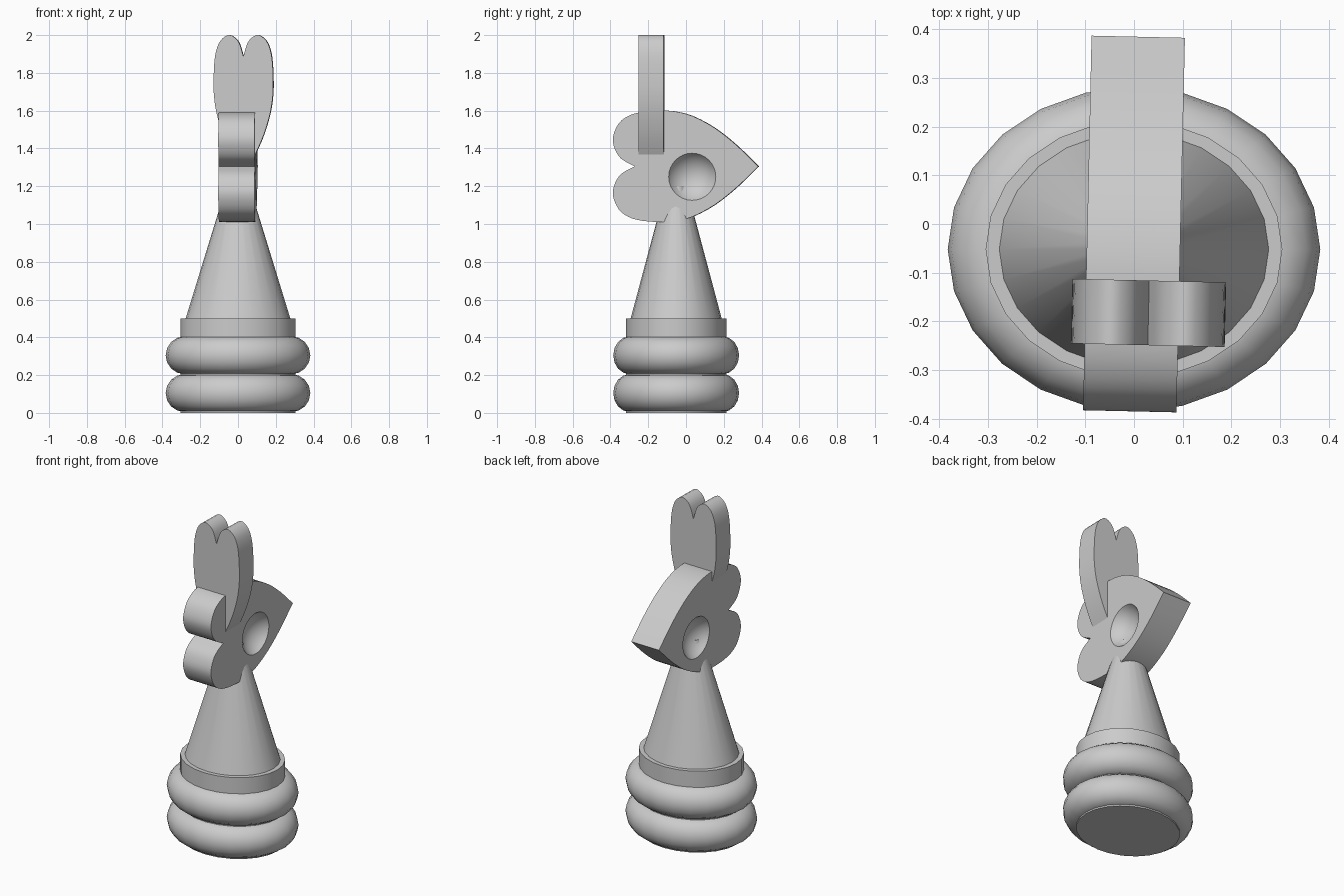
import bpy, bmesh, math
from mathutils import Vector, Matrix

cube = bpy.data.objects.get("Cube")
if cube:
    bpy.data.objects.remove(cube, do_unlink=True)

grey = bpy.data.materials.new("plain grey")
grey.use_nodes = True
grey.diffuse_color = (0.6, 0.6, 0.6, 1)
grey.node_tree.nodes["Principled BSDF"].inputs["Base Color"].default_value = (0.6, 0.6, 0.6, 1)

BASE_Y = -0.052      # centre of the oval base
SQUASH = 0.87        # depth to width of the oval base
TWIST = Matrix.Rotation(math.radians(-1.3), 4, 'Z')


def finish(obj, name):
    obj.name = obj.data.name = name
    obj.data.materials.clear()
    obj.data.materials.append(grey)
    bpy.ops.object.select_all(action='DESELECT')
    obj.select_set(True)
    bpy.context.view_layer.objects.active = obj
    bpy.ops.object.transform_apply(location=True, rotation=True, scale=True)
    bpy.ops.object.shade_smooth_by_angle(angle=math.radians(32))
    return obj


def oval_cone(name, r1, r2, z1, z2):
    bpy.ops.mesh.primitive_cone_add(vertices=24, radius1=r1, radius2=r2, depth=z2 - z1,
                                    location=(0, BASE_Y, (z1 + z2) / 2))
    obj = bpy.context.object
    obj.scale.y = SQUASH
    return finish(obj, name)


# Heart outline, one half: (distance from tip, half width), both out of 1
HALF = [(0, 0), (0.15, 0.38), (0.3, 0.69), (0.45, 0.9), (0.57, 0.985), (0.67, 1), (0.8, 0.975),
        (0.89, 0.91), (0.96, 0.77), (1, 0.52), (0.985, 0.3), (0.94, 0.13), (0.85, 0)]


def smooth_half(points, steps=3):
    pts = [Vector(p) for p in points]
    pts = [2 * pts[0] - pts[1]] + pts + [2 * pts[-1] - pts[-2]]
    out = []
    for a, b, c, d in zip(pts, pts[1:], pts[2:], pts[3:]):
        for i in range(steps):
            t = i / steps
            out.append(b + (c - a) * t / 2 + (a - 2.5 * b + 2 * c - d / 2) * t ** 2
                       + (1.5 * (b - c) + (d - a) / 2) * t ** 3)
    return out + [pts[-2]]


def heart(name, tip, along, across, normal):
    """Solid heart; vectors carry its length, half width and thickness."""
    half = smooth_half(HALF)
    ring = half + [Vector((p.x, -p.y)) for p in half[-2:0:-1]]
    tip, along, across, normal = map(Vector, (tip, along, across, normal))
    bm = bmesh.new()
    face = bm.faces.new([bm.verts.new(tip + along * p.x + across * p.y - normal / 2) for p in ring])
    moved = bmesh.ops.extrude_face_region(bm, geom=[face], use_keep_orig=True)
    bmesh.ops.translate(bm, vec=normal, verts=[g for g in moved["geom"] if isinstance(g, bmesh.types.BMVert)])
    bmesh.ops.recalc_face_normals(bm, faces=bm.faces[:])
    bm.transform(TWIST)
    mesh = bpy.data.meshes.new(name)
    bm.to_mesh(mesh)
    bm.free()
    obj = bpy.data.objects.new(name, mesh)
    bpy.context.collection.objects.link(obj)
    return finish(obj, name)


# Oval base: core drum, two rounded rings, tapered neck
oval_cone("base_drum", 0.305, 0.305, 0, 0.5)
for name, z in (("lower_ring", 0.105), ("upper_ring", 0.305)):
    bpy.ops.mesh.primitive_torus_add(major_segments=24, minor_segments=16, major_radius=0.283,
                                     minor_radius=0.1, location=(0, BASE_Y, z))
    bpy.context.object.scale.y = SQUASH
    finish(bpy.context.object, name)
oval_cone("neck", 0.277, 0.062, 0.5, 1.2)

# Head and ears
head = heart("head", (0, 0.385, 1.305), (0, -0.77, 0), (0, 0, 0.295), (0.192, 0, 0))
heart("ears", (0.034, -0.182, 1.25), (0, 0, 0.75), (0.158, 0, 0), (0, 0.133, 0))

# Round hollow eye on each side of the head
EYE_R, DEPTH = 0.125, 0.07
ball = (EYE_R ** 2 + DEPTH ** 2) / (2 * DEPTH)
for side in (-1, 1):
    centre = TWIST @ Vector((side * (0.096 + ball - DEPTH), 0.035, 1.25))
    bpy.ops.mesh.primitive_uv_sphere_add(segments=32, ring_count=24, radius=ball, location=centre,
                                         rotation=(0, math.pi / 2, 0))
    cutter = finish(bpy.context.object, "eye_cutter")
    cutter.hide_render = True
    cut = head.modifiers.new("eye", 'BOOLEAN')
    cut.operation, cut.solver, cut.object = 'DIFFERENCE', 'EXACT', cutter
    bpy.context.view_layer.objects.active = head
    bpy.ops.object.modifier_apply(modifier=cut.name)
    bpy.data.objects.remove(cutter, do_unlink=True)
finish(head, "head")
